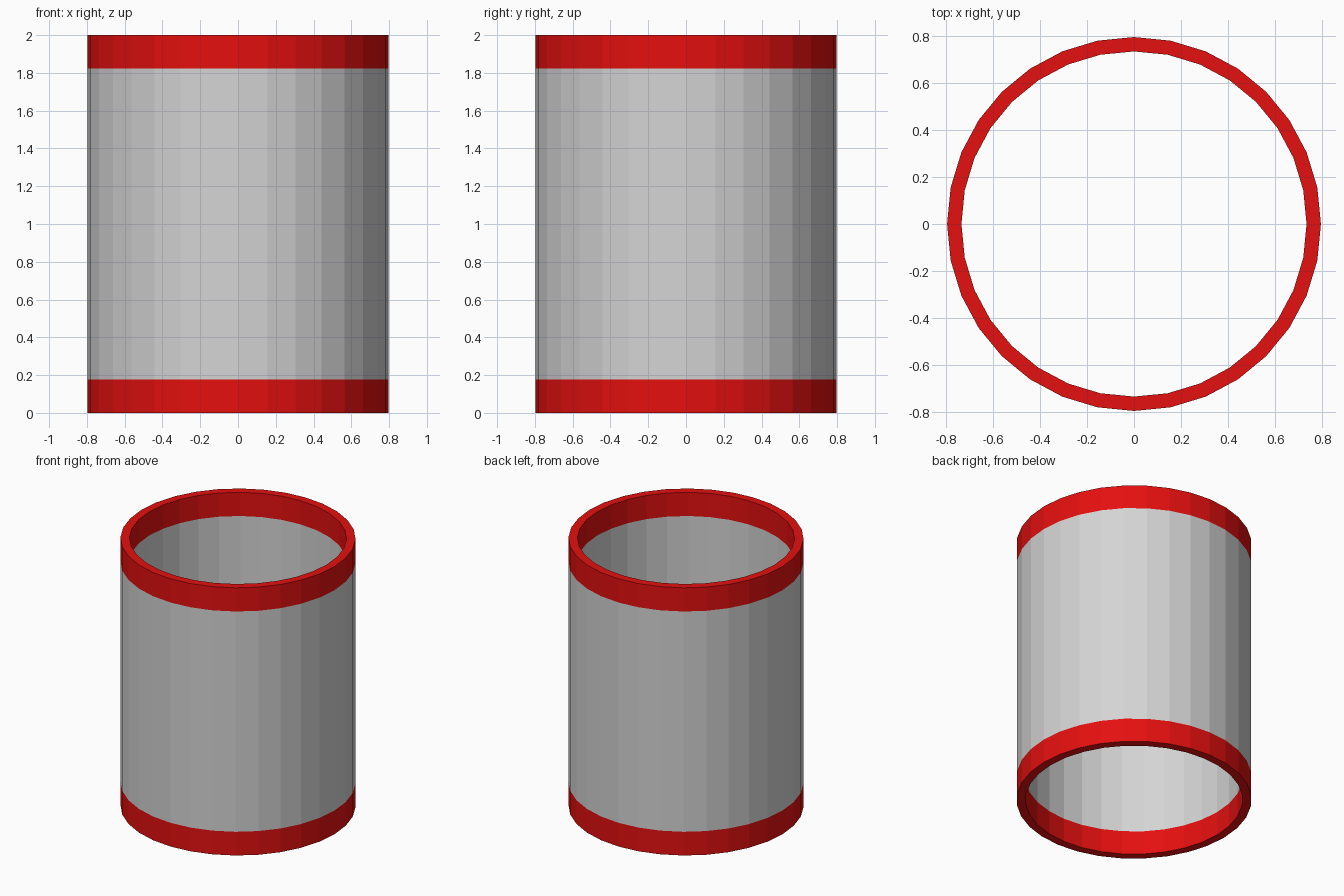
import bpy
import bmesh
import math

if "Cube" in bpy.data.objects:
    bpy.data.objects.remove(bpy.data.objects["Cube"])

SIDES = 32
R_OUT, R_IN = 0.796, 0.735
BAND = 0.177
HEIGHT = 2.0


def material(name, rgb):
    m = bpy.data.materials.new(name)
    m.diffuse_color = (*rgb, 1.0)
    m.use_nodes = True
    m.node_tree.nodes["Principled BSDF"].inputs["Base Color"].default_value = m.diffuse_color
    return m


red = material("red", (0.78, 0.005, 0.005))
grey = material("light grey", (0.66, 0.66, 0.66))


def tube(name, z0, z1, mat, cap_bottom=False, cap_top=False):
    """Faceted hollow tube section; caps are the flat rim faces."""
    bm = bmesh.new()

    def ring(r, z):
        return [bm.verts.new((r * math.cos(2 * math.pi * i / SIDES),
                              r * math.sin(2 * math.pi * i / SIDES), z))
                for i in range(SIDES)]

    out0, out1 = ring(R_OUT, z0), ring(R_OUT, z1)
    in0, in1 = ring(R_IN, z0), ring(R_IN, z1)
    strips = [(out0, out1), (in1, in0)]
    if cap_top:
        strips.append((out1, in1))
    if cap_bottom:
        strips.append((in0, out0))
    for a, b in strips:
        for i in range(SIDES):
            j = (i + 1) % SIDES
            bm.faces.new((a[i], a[j], b[j], b[i]))
    mesh = bpy.data.meshes.new(name)
    bm.to_mesh(mesh)
    bm.free()
    mesh.materials.append(mat)
    obj = bpy.data.objects.new(name, mesh)
    bpy.context.collection.objects.link(obj)
    return obj


# Coloured end bands with flat rims, and the plain wall between them
tube("bottom_band", 0.0, BAND, red, cap_bottom=True)
tube("tube_wall", BAND, HEIGHT - BAND, grey)
tube("top_band", HEIGHT - BAND, HEIGHT, red, cap_top=True)
